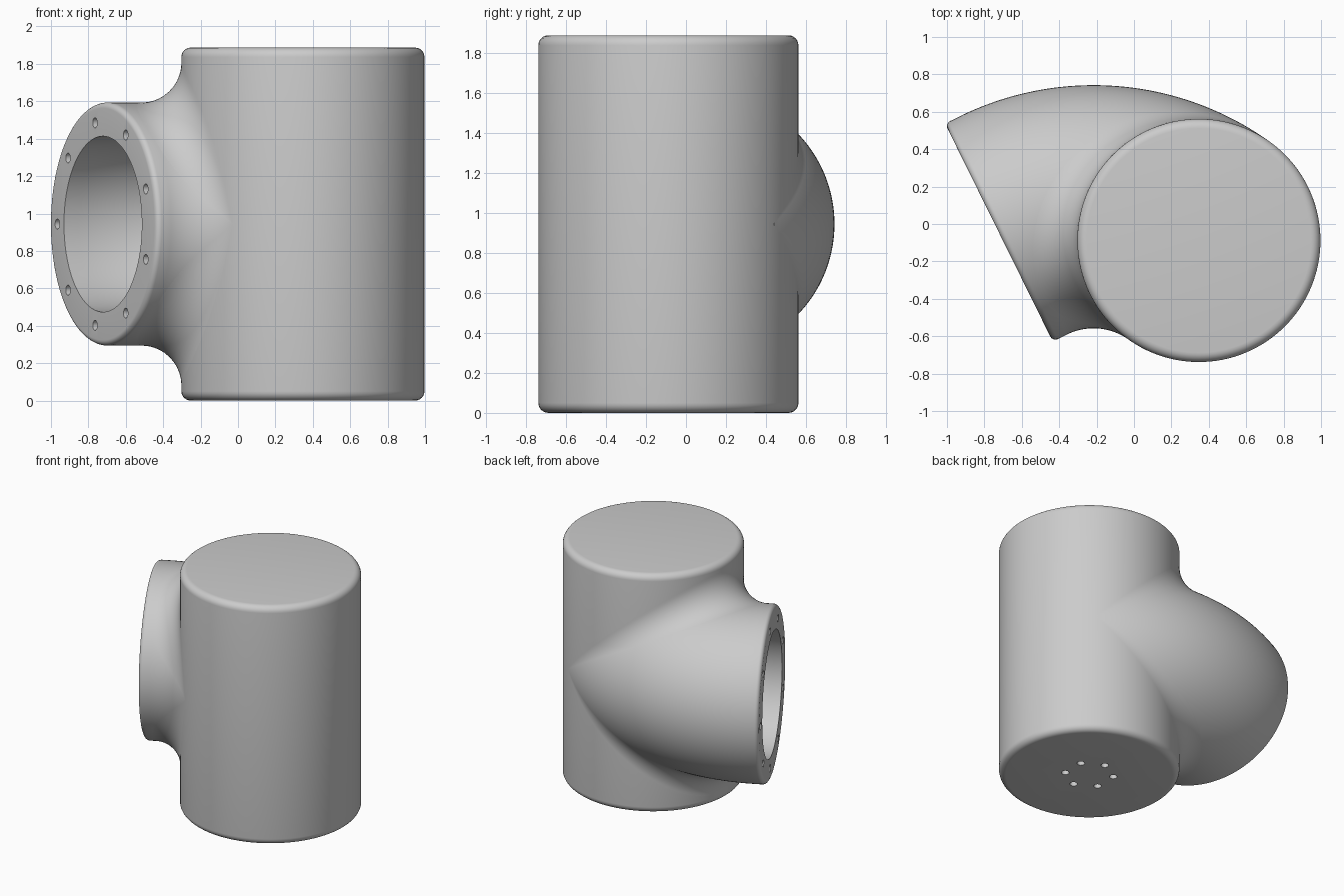
import bpy, bmesh
from math import sin, cos, pi, radians, sqrt
from mathutils import Vector, Matrix

if "Cube" in bpy.data.objects:
    bpy.data.objects.remove(bpy.data.objects["Cube"])

RAD, BORE, H = 0.65, 0.47, 1.887          # tube radius, bore radius, height
ZC = H / 2
AXIS = Vector((0.347, -0.088, 0))         # upright cylinder axis
R, T_IN, T_OUT = 0.97, radians(35.5), radians(-26.3)   # elbow bend
BEND = Vector((AXIS.x - R * sin(T_IN), AXIS.y - R * cos(T_IN), ZC))
LIP, EDGE, FILLET = 0.085, 0.03, 0.22
SEG = 128


def finish(name, bm, recalc=True):
    if recalc:
        bmesh.ops.recalc_face_normals(bm, faces=bm.faces)
    me = bpy.data.meshes.new(name)
    bm.to_mesh(me)
    bm.free()
    ob = bpy.data.objects.new(name, me)
    bpy.context.collection.objects.link(ob)
    return ob


def activate(ob):
    bpy.ops.object.select_all(action='DESELECT')
    ob.select_set(True)
    bpy.context.view_layer.objects.active = ob


def cut(ob, cutter):
    m = ob.modifiers.new("cut", 'BOOLEAN')
    m.operation, m.solver, m.object = 'DIFFERENCE', 'EXACT', cutter
    activate(ob)
    bpy.ops.object.modifier_apply(modifier=m.name)
    bpy.data.objects.remove(cutter)


def smooth(ob, angle=30):
    activate(ob)
    bpy.ops.object.shade_smooth_by_angle(angle=radians(angle))


def elbow_point(t, along, r, th):
    e = Vector((sin(t), cos(t), 0))
    tan = Vector((-cos(t), sin(t), 0))
    return BEND + e * (R + r * cos(th)) + tan * along + Vector((0, 0, r * sin(th)))


def sweep(name, stations, closed):
    bm = bmesh.new()
    rings = [[bm.verts.new(elbow_point(t, a, r, 2 * pi * i / SEG)) for i in range(SEG)]
             for t, a, r in stations]
    pairs = list(zip(rings, rings[1:])) + ([(rings[-1], rings[0])] if closed else [])
    for p, q in pairs:
        for i in range(SEG):
            j = (i + 1) % SEG
            bm.faces.new((p[i], p[j], q[j], q[i]))
    if not closed:
        bm.faces.new(rings[0])
        bm.faces.new(rings[-1])
    return finish(name, bm)


def drill(places, direction, r, depth):
    # one mesh of round cutters centred on the given places
    bm = bmesh.new()
    rot = Vector((0, 0, 1)).rotation_difference(direction).to_matrix().to_4x4()
    for p in places:
        bmesh.ops.create_cone(bm, cap_ends=True, segments=20, radius1=r, radius2=r,
                              depth=2 * depth, matrix=Matrix.Translation(p) @ rot)
    ob = finish("drill_cutter", bm)
    ob.hide_render = True
    return ob


def bend_angles(a, b, n=40):
    return [a + (b - a) * i / n for i in range(n + 1)]


# elbow branch: hollow tube with rounded mouth edge
stations = [(t, 0, RAD) for t in bend_angles(T_IN, T_OUT)]
for k in range(7):
    a = pi / 2 * k / 6
    stations.append((T_OUT, LIP - EDGE + EDGE * sin(a), RAD - EDGE + EDGE * cos(a)))
stations.append((T_OUT, LIP, BORE))
stations += [(t, 0, BORE) for t in bend_angles(T_OUT, T_IN)]
elbow = sweep("elbow_branch", stations, True)

# ring of nine screw holes in the mouth flange
mouth_dir = Vector((-cos(T_OUT), sin(T_OUT), 0))
cut(elbow, drill([elbow_point(T_OUT, LIP, 0.55, radians(40 * k)) for k in range(9)],
                 mouth_dir, 0.027, 0.1))
smooth(elbow)

# upright cylinder with rounded rims
bm = bmesh.new()
bmesh.ops.create_cone(bm, cap_ends=True, segments=SEG, radius1=RAD, radius2=RAD, depth=H,
                      matrix=Matrix.Translation(AXIS + Vector((0, 0, ZC))))
rims = [e for e in bm.edges if abs(e.verts[0].co.z - e.verts[1].co.z) < 1e-4]
bmesh.ops.bevel(bm, geom=rims, offset=0.05, segments=6, profile=0.5, affect='EDGES')
body = finish("upright_cylinder", bm)

# bore continues into the cylinder
bore = sweep("bore_cutter", [(t, 0, BORE + 0.003)
                             for t in bend_angles(T_IN - 0.02, T_OUT)], False)
bore.hide_render = True
cut(body, bore)

# six screw holes in the base
base = [AXIS + Vector((0.175 * cos(a), 0.175 * sin(a), 0))
        for a in (radians(30 + 60 * k) for k in range(6))]
cut(body, drill(base, Vector((0, 0, 1)), 0.028, 0.1))
smooth(body)

# rolling-ball fillet where the branch meets the cylinder, above and below
bm = bmesh.new()
N, M = 96, 12
for side in (1, -1):
    rows = []
    for i in range(N + 1):
        s = 0.5 - 0.5 * cos(pi * (0.01 + 0.98 * i / N))
        phi = pi / 2 - T_IN + pi * s
        out = Vector((cos(phi), sin(phi), 0))
        c = AXIS + out * (RAD + FILLET)
        flat = Vector((c.x - BEND.x, c.y - BEND.y, 0))
        off = flat.length - R
        c.z = ZC + side * sqrt(max(0, (RAD + FILLET) ** 2 - off * off))
        core = BEND + flat.normalized() * R
        to_tube = (core - c).normalized()
        rows.append((c, [bm.verts.new(c + FILLET * (-out).lerp(to_tube, j / M).normalized())
                         for j in range(M + 1)]))
    for (c, p), (_, q) in zip(rows, rows[1:]):
        for j in range(M):
            f = bm.faces.new((p[j], p[j + 1], q[j + 1], q[j]))
            f.normal_update()
            if f.normal.dot(c - f.calc_center_median()) < 0:
                f.normal_flip()
fillet = finish("joint_fillet", bm, recalc=False)
smooth(fillet, 60)
